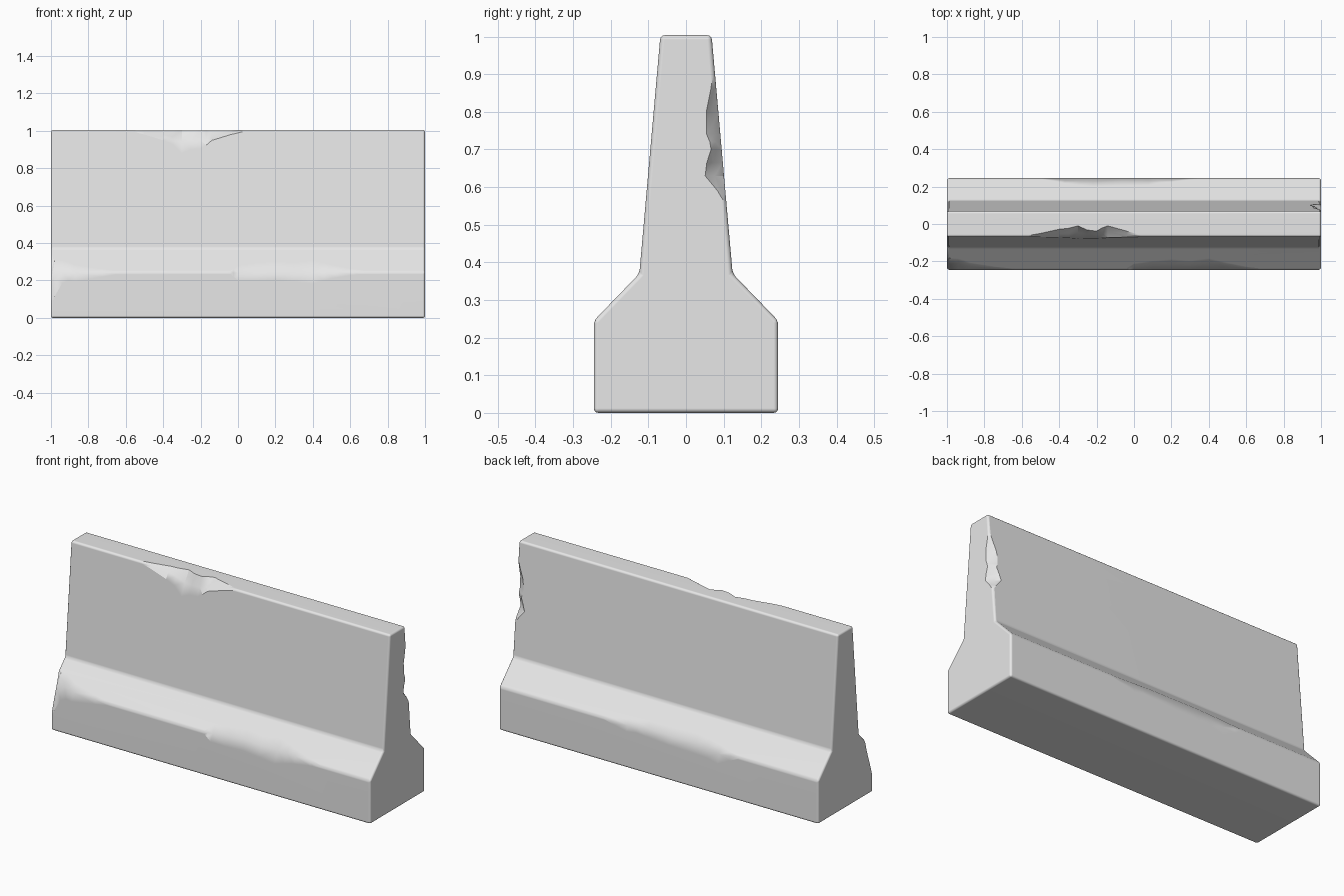
import bpy, bmesh, random
from mathutils import Vector

random.seed(4)
cube = bpy.data.objects.get("Cube")
if cube:
    bpy.data.objects.remove(cube, do_unlink=True)

concrete = bpy.data.materials.new("concrete grey")
concrete.use_nodes = True
concrete.diffuse_color = (0.8, 0.8, 0.8, 1)
shader = concrete.node_tree.nodes["Principled BSDF"]
shader.inputs["Base Color"].default_value = concrete.diffuse_color


def sweep(name, sections, triangulate=False):
    """Closed solid lofted through matching rings of points."""
    bm = bmesh.new()
    rings = [[bm.verts.new(p) for p in section] for section in sections]
    for ring, following in zip(rings, rings[1:]):
        for i in range(len(ring)):
            j = (i + 1) % len(ring)
            bm.faces.new((ring[i], ring[j], following[j], following[i]))
    bm.faces.new(rings[0])
    bm.faces.new(rings[-1])
    bmesh.ops.recalc_face_normals(bm, faces=bm.faces)
    if triangulate:
        bmesh.ops.triangulate(bm, faces=bm.faces)
    mesh = bpy.data.meshes.new(name)
    bm.to_mesh(mesh)
    bm.free()
    mesh.materials.append(concrete)
    obj = bpy.data.objects.new(name, mesh)
    bpy.context.collection.objects.link(obj)
    return obj


# Barrier body: mirrored profile swept along its length
half = [(0.245, 0), (0.245, 0.245), (0.124, 0.37), (0.068, 1.004)]
profile = half + [(-y, z) for y, z in reversed(half)]
barrier = sweep("barrier", [[(x, y, z) for y, z in profile] for x in (-1, 1)])
bevel = barrier.modifiers.new("rounded_edges", "BEVEL")
bevel.width = 0.012
bevel.segments = 3
bevel.limit_method = "ANGLE"

cutters = []


def roughen(stations):
    """Add a ragged in-between station after each given one."""
    ragged = stations[:1]
    for before, after in zip(stations, stations[1:]):
        t, a, b = ((p + q) / 2 for p, q in zip(before, after))
        ragged.append((t, a * random.uniform(0.8, 1.1), b * random.uniform(0.8, 1.1)))
        ragged.append(after)
    return ragged


def chip(name, corner, axis, u, v, start, end, peaks):
    """Break concrete off an edge; peaks give place and reach along faces u and v."""
    corner, axis, u, v = (Vector(w) for w in (corner, axis, u, v))
    tip = 0.001
    sections = []
    for t, a, b in roughen([(start, tip, tip), *peaks, (end, tip, tip)]):
        p = corner + axis * t
        middle = (u * a + v * b) * random.uniform(0.45, 0.57)
        sections.append([p + u * a, p + middle, p + v * b, p - (u + v) * 0.1])
    cutter = sweep(name, sections, triangulate=True)
    cutter.hide_render = True
    cutters.append(cutter)
    cut = barrier.modifiers.new(name, "BOOLEAN")
    cut.operation = "DIFFERENCE"
    cut.solver = "EXACT"
    cut.object = cutter


along = Vector((1, 0, 0))
down = Vector((0, 0, -1))
front_slope = Vector((0, 0.69, 0.72))
back_slope = Vector((0, -0.69, 0.72))
front_shoulder = Vector((0, -0.245, 0.245))
back_shoulder = Vector((0, 0.245, 0.245))

# Front top edge
chip("top_chip", (0, -0.068, 1.004), along, (0, 1, 0), (0, -0.09, -1), -0.6, 0.06,
     [(-0.4, 0.04, 0.055), (-0.3, 0.058, 0.125), (-0.2, 0.03, 0.1), (-0.14, 0.058, 0.055)])

# Front shoulder, middle and right-hand end
chip("front_shoulder_chip", front_shoulder, along, front_slope, down, -0.05, 0.72,
     [(0, 0.05, 0.045), (0.2, 0.085, 0.04), (0.4, 0.09, 0.062), (0.52, 0.05, 0.03)])
chip("end_corner_chip", front_shoulder, along, front_slope, down, -1.1, -0.58,
     [(-1.02, 0.13, 0.23), (-0.94, 0.09, 0.06), (-0.87, 0.055, 0.05)])

# Back shoulder
chip("back_shoulder_chip", back_shoulder, along, back_slope, down, -0.52, 0.38,
     [(-0.37, 0.04, 0.07), (-0.22, 0.065, 0.05), (0.08, 0.055, 0.035), (0.2, 0.03, 0.04)])

# Upright back corner at the left-hand end
chip("upright_chip", (1, 0.157, 0), (0, -0.089, 1), (0, -1, 0), (-1, 0, 0), 0.55, 0.92,
     [(0.63, 0.05, 0.06), (0.7, 0.028, 0.035), (0.74, 0.036, 0.045), (0.8, 0.032, 0.04)])

# Bake the cuts, drop the cutters, then smooth the soft edges
baked = bpy.data.meshes.new_from_object(
    barrier.evaluated_get(bpy.context.evaluated_depsgraph_get()))
barrier.modifiers.clear()
barrier.data = baked
for cutter in cutters:
    bpy.data.objects.remove(cutter, do_unlink=True)

bpy.ops.object.select_all(action="DESELECT")
barrier.select_set(True)
bpy.context.view_layer.objects.active = barrier
bpy.ops.object.shade_smooth_by_angle(angle=0.56)
weighted = barrier.modifiers.new("clean_shading", "WEIGHTED_NORMAL")
weighted.keep_sharp = True
